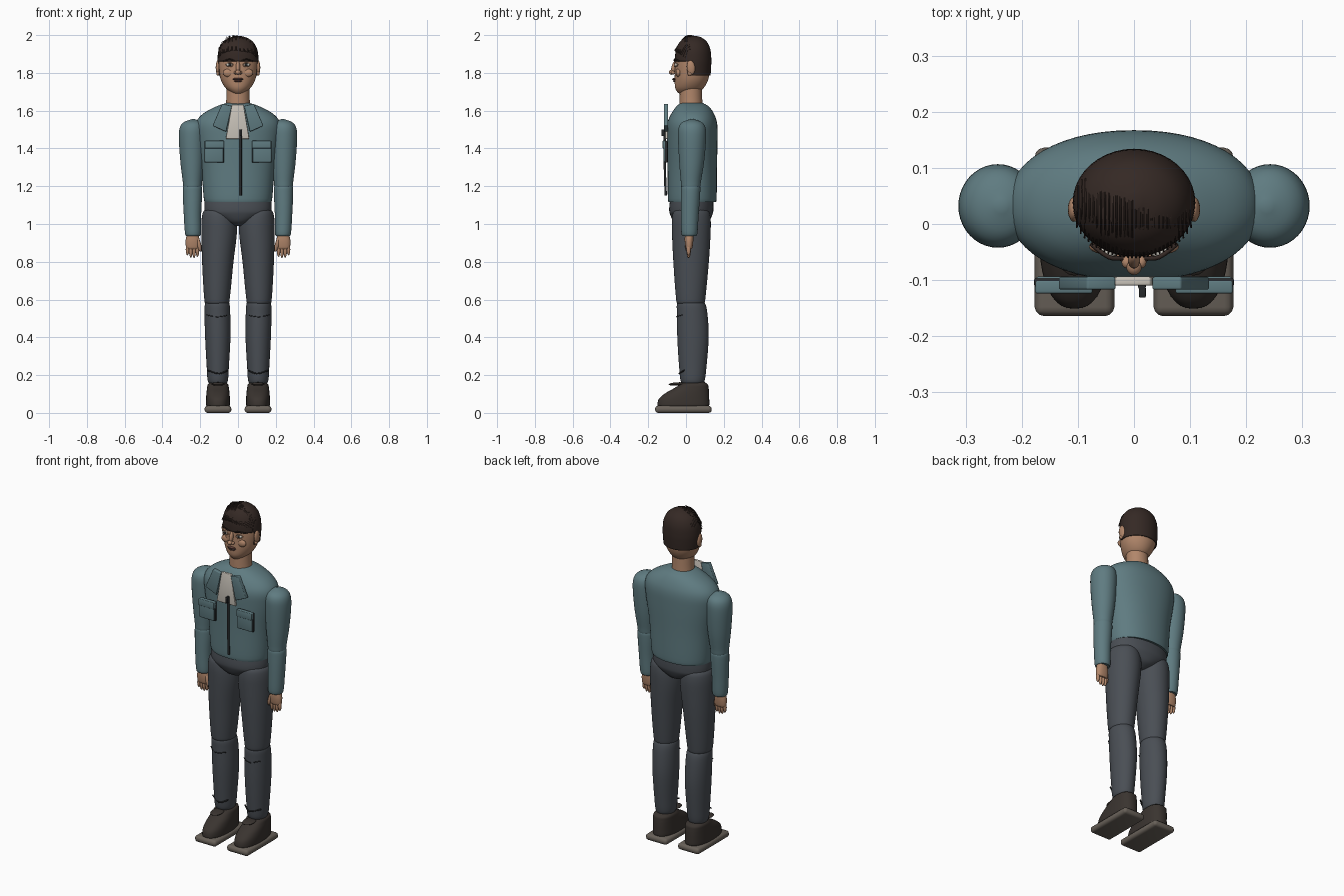
import bpy, bmesh, math, random
from mathutils import Matrix, Euler

if "Cube" in bpy.data.objects:
    bpy.data.objects.remove(bpy.data.objects["Cube"])
random.seed(4)


def mat(name, r, g, b):
    m = bpy.data.materials.new(name)
    m.diffuse_color = (r, g, b, 1)
    m.use_nodes = True
    m.node_tree.nodes["Principled BSDF"].inputs["Base Color"].default_value = m.diffuse_color
    return m


JACKET = mat("jacket_teal", .115, .2, .22)
TROUSER = mat("trouser_grey", .068, .077, .09)
SKIN = mat("skin", .44, .24, .145)
HAIR = mat("hair_brown", .035, .022, .018)
SHOE = mat("shoe_brown", .042, .034, .029)
SOLE = mat("sole_grey", .14, .12, .1)
SHIRT = mat("shirt_cream", .6, .56, .5)
DARK = mat("dark_trim", .02, .022, .024)
LIP = mat("lips", .12, .05, .04)
WHITE = mat("eye_white", .6, .58, .52)


def finish(name, bm, m, angle=.7):
    bmesh.ops.recalc_face_normals(bm, faces=bm.faces)
    me = bpy.data.meshes.new(name)
    bm.to_mesh(me)
    bm.free()
    me.materials.append(m)
    me.shade_smooth()
    me.set_sharp_from_angle(angle=angle)
    ob = bpy.data.objects.new(name, me)
    bpy.context.collection.objects.link(ob)
    return ob


def spline(rows, steps):
    """Catmull-Rom interpolation between rows of numbers."""
    out = []
    for i in range(len(rows) - 1):
        p0, p1, p2 = rows[max(i - 1, 0)], rows[i], rows[i + 1]
        p3 = rows[min(i + 2, len(rows) - 1)]
        for k in range(steps):
            t = k / steps
            out.append([.5 * (2 * b + (c - a) * t + (2 * a - 5 * b + 4 * c - d) * t * t
                              + (3 * b - a - 3 * c + d) * t ** 3)
                        for a, b, c, d in zip(p0, p1, p2, p3)])
    return out + [list(rows[-1])]


def loft(name, rings, m, n=2.0, seg=40, steps=5, cut=None, caps=True):
    """Stack of superellipse rings: (z, cx, cy, rx, ry)."""
    bm = bmesh.new()
    loops = []
    for z, cx, cy, rx, ry in spline(rings, steps):
        loop = []
        for k in range(seg):
            a = math.tau * k / seg
            c, s = math.cos(a), math.sin(a)
            loop.append(bm.verts.new((cx + rx * math.copysign(abs(c) ** (2 / n), c),
                                      cy + ry * math.copysign(abs(s) ** (2 / n), s), z)))
        loops.append(loop)
    for a, b in zip(loops, loops[1:]):
        for k in range(seg):
            bm.faces.new((a[k], a[(k + 1) % seg], b[(k + 1) % seg], b[k]))
    if caps:
        bm.faces.new(loops[0])
    bm.faces.new(loops[-1])
    if cut:
        bad = [f for f in bm.faces if cut(f.calc_center_median())]
        bmesh.ops.delete(bm, geom=bad, context='FACES')
    return finish(name, bm, m)


def ball(name, loc, scale, m, rot=(0, 0, 0)):
    bm = bmesh.new()
    bmesh.ops.create_uvsphere(bm, u_segments=20, v_segments=12, radius=1)
    bm.transform(Matrix.LocRotScale(loc, Euler(rot), scale))
    return finish(name, bm, m)


def plate(name, outline, y0, y1, m, bevel=.004):
    """Bevelled slab with an outline in x and z."""
    bm = bmesh.new()
    f = bm.faces.new([bm.verts.new((x, y0, z)) for x, z in outline])
    new = bmesh.ops.extrude_face_region(bm, geom=[f])['geom']
    for v in new:
        if isinstance(v, bmesh.types.BMVert):
            v.co.y = y1
    bmesh.ops.bevel(bm, geom=bm.edges[:], offset=bevel, segments=3, profile=.5, affect='EDGES')
    return finish(name, bm, m)


def rect(x0, x1, z0, z1):
    return [(x0, z0), (x1, z0), (x1, z1), (x0, z1)]


def wires(name, paths, r, m):
    cu = bpy.data.curves.new(name, 'CURVE')
    cu.dimensions = '3D'
    cu.bevel_depth, cu.bevel_resolution, cu.use_fill_caps = r, 1, True
    for path in paths:
        sp = cu.splines.new('POLY')
        pts = spline(path, 4)
        sp.points.add(len(pts) - 1)
        for p, co in zip(sp.points, pts):
            p.co = (*co, 1)
    cu.materials.append(m)
    ob = bpy.data.objects.new(name, cu)
    bpy.context.collection.objects.link(ob)


# torso, hips, neck
loft("jacket_body", [(1.12, 0, .033, .172, .122), (1.135, 0, .033, .181, .129), (1.3, 0, .033, .195, .131),
                     (1.45, 0, .033, .22, .134), (1.53, 0, .033, .224, .132), (1.58, 0, .035, .19, .115),
                     (1.62, 0, .035, .12, .088), (1.64, 0, .03, .065, .06)], JACKET, 2.15, 56)
loft("hips", [(.99, 0, .028, .03, .05), (1.01, 0, .028, .08, .09), (1.05, 0, .028, .165, .112),
              (1.08, 0, .028, .178, .117), (1.13, 0, .03, .176, .114)], TROUSER, 2.15)
loft("neck", [(1.6, 0, .027, .066, .062), (1.66, 0, .026, .062, .06), (1.74, 0, .026, .062, .058)], SKIN)

# head and ears
loft("head", [(1.688, 0, .005, .02, .03), (1.695, 0, .008, .036, .05), (1.72, 0, .018, .066, .075),
              (1.76, 0, .028, .09, .088), (1.81, 0, .034, .102, .093), (1.86, 0, .036, .105, .094),
              (1.92, 0, .036, .098, .089), (1.96, 0, .036, .075, .068), (1.985, 0, .036, .02, .02)], SKIN)
# hair cap with a raised hairline at the face
hair = loft("hair_cap", [(1.785, 0, .038, .104, .092), (1.83, 0, .038, .108, .095), (1.87, 0, .038, .109, .096),
                         (1.92, 0, .038, .103, .092), (1.96, 0, .039, .083, .075), (1.985, 0, .04, .05, .046),
                         (1.996, 0, .042, .012, .012)], HAIR,
            cut=lambda c: c.z < 1.862 and c.y < .015, caps=False)
sol = hair.modifiers.new("thickness", 'SOLIDIFY')
sol.thickness = .006


# combed strands following the scalp
def scalp(x, y, lift):
    d = max(0, 1 - (x / .112) ** 2 - ((y - .038) / .104) ** 2)
    return (x, y, 1.875 + .118 * math.sqrt(d) + lift)


paths = []
for i in range(30):
    x = -.1 + .2 * i / 29
    back = min(.085 - .3 * (x + .1), .038 + .08 * math.sqrt(max(0, 1 - (x / .108) ** 2)))
    front = .038 - .098 * math.sqrt(max(.05, 1 - (x / .112) ** 2))
    up = .018 if x < 0 else .004
    paths.append([scalp(x, back, .001), scalp(x, (back + front) / 2, up * random.uniform(.5, 1)),
                  scalp(x * 1.02, front, up * .3)])
wires("hair_strands", paths, .0017, HAIR)

# face
ball("nose_bridge", (0, -.064, 1.83), (.011, .013, .034), SKIN, (-.25, 0, 0))
ball("nose_tip", (0, -.075, 1.803), (.014, .016, .013), SKIN)
ball("upper_lip", (0, -.062, 1.768), (.027, .009, .006), LIP)
ball("lower_lip", (0, -.06, 1.757), (.021, .009, .006), LIP)
wires("mouth_line", [[(-.027, -.058, 1.763), (0, -.071, 1.764), (.027, -.058, 1.763)]], .002, DARK)
for s, side in ((-1, "left"), (1, "right")):
    ball(side + "_ear", (s * .107, .026, 1.828), (.011, .022, .038), SKIN, (.1, 0, 0))
    ball(side + "_ear_lobe", (s * .106, .02, 1.797), (.009, .012, .012), SKIN)
    ball(side + "_nostril", (s * .013, -.068, 1.801), (.009, .011, .009), SKIN)
    ball(side + "_cheek", (s * .05, -.04, 1.8), (.03, .014, .022), SKIN)
    ball(side + "_eye", (s * .044, -.05, 1.843), (.018, .01, .01), WHITE)
    ball(side + "_iris", (s * .044, -.058, 1.843), (.0075, .004, .0085), DARK)
    for nm, dz in (("upper", .011), ("lower", -.01)):
        wires(f"{side}_{nm}_eyelid", [[(s * .024, -.056, 1.842), (s * .044, -.06, 1.843 + dz),
                                       (s * .065, -.043, 1.842)]], .003, SKIN)
    wires(side + "_eyebrow", [[(s * .02, -.061, 1.864), (s * .045, -.059, 1.872), (s * .076, -.036, 1.862)]],
          .004, HAIR)

# shirt, collar and zip
plate("shirt_front", [(-.065, 1.45), (.06, 1.45), (.03, 1.632), (-.033, 1.632)], -.11, -.094, SHIRT)
wires("zip", [[(.014, -.107, 1.15), (.014, -.112, 1.3), (.014, -.112, 1.5)]], .007, DARK)
plate("zip_pull", rect(.009, .021, 1.465, 1.5), -.131, -.112, DARK, .002)
for s, side in ((-1, "left"), (1, "right")):
    plate(side + "_collar", [(s * .032, 1.625), (s * .084, 1.637), (s * .135, 1.52), (s * .063, 1.488)],
          -.117, -.094, JACKET)
    # chest pocket with backing seam and flap
    plate(side + "_pocket_seam", rect(s * .074, s * .178, 1.325, 1.44), -.112, -.096, DARK)
    plate(side + "_pocket", rect(s * .077, s * .175, 1.328, 1.437), -.118, -.094, JACKET)
    plate(side + "_pocket_flap", rect(s * .074, s * .176, 1.4, 1.441), -.124, -.1, JACKET)

    # arm
    ax = s * .241
    loft(side + "_upper_arm", [(1.185, ax, .025, .025, .025), (1.192, ax, .025, .046, .048),
                               (1.23, ax, .026, .052, .054), (1.33, s * .242, .03, .063, .066),
                               (1.45, s * .243, .032, .07, .074), (1.51, ax, .032, .067, .071),
                               (1.54, s * .238, .032, .047, .05), (1.555, s * .236, .032, .008, .008)], JACKET)
    loft(side + "_forearm", [(.94, s * .238, .018, .03, .03), (.948, s * .238, .018, .042, .042),
                             (1.05, s * .241, .02, .046, .047), (1.16, ax, .024, .051, .051),
                             (1.2, ax, .025, .048, .049), (1.215, ax, .025, .03, .03)], JACKET)
    # hand
    loft(side + "_palm", [(.868, s * .24, .016, .03, .014), (.88, s * .24, .016, .036, .019),
                          (.915, s * .24, .016, .037, .023), (.955, s * .24, .017, .028, .022)], SKIN, 2.3)
    for k, low in enumerate((.826, .82, .822, .834)):
        ball(f"{side}_finger_{k + 1}", (s * (.215 + .0175 * k), .014, (low + .895) / 2),
             (.0092, .0115, (.895 - low) / 2), SKIN)
    ball(side + "_thumb", (s * .206, .008, .89), (.011, .013, .038), SKIN, (0, s * .22, 0))

    # leg
    loft(side + "_thigh", [(.57, s * .111, .025, .03, .04), (.578, s * .111, .025, .06, .07),
                           (.62, s * .111, .025, .069, .079), (.8, s * .107, .027, .083, .094),
                           (.95, s * .1, .028, .094, .102), (1.03, s * .1, .028, .092, .102),
                           (1.07, s * .102, .028, .078, .09), (1.09, s * .105, .028, .04, .05)], TROUSER)
    loft(side + "_shin", [(.155, s * .107, .035, .03, .04), (.165, s * .107, .035, .052, .062),
                          (.25, s * .107, .036, .059, .073), (.4, s * .107, .037, .067, .083),
                          (.52, s * .109, .033, .068, .081), (.58, s * .11, .027, .064, .074),
                          (.6, s * .11, .026, .045, .05)], TROUSER)
    # trouser creases
    wires(side + "_knee_crease", [[(s * .06, -.03, .515), (s * .09, -.048, .51), (s * .12, -.049, .507)],
                                  [(s * .135, -.045, .512), (s * .165, -.02, .518)]], .0025, DARK)
    wires(side + "_cuff_crease", [[(s * .055, -.012, .225), (s * .1, -.036, .208), (s * .16, -.01, .225)]],
          .004, DARK)

    # shoe
    sx = s * .106
    loft(side + "_shoe", [(.034, sx, -.014, .058, .13), (.042, sx, -.014, .063, .137), (.075, sx, -.01, .063, .133),
                          (.105, sx, .007, .061, .115), (.13, sx, .028, .058, .092), (.15, sx, .042, .054, .074),
                          (.163, sx, .042, .04, .056)], SHOE, 2.4)
    ball(side + "_shoe_tongue", (sx, -.045, .153), (.034, .047, .009), SHOE, (.05, 0, 0))
    sole = plate(side + "_sole", rect(sx - .071, sx + .071, -.135, .165), 0, .038, SOLE, .016)
    sole.data.transform(Matrix.Rotation(math.pi / 2, 4, 'X'))
    zmin = min(v.co.z for v in sole.data.vertices)
    sole.data.transform(Matrix.Translation((0, 0, -zmin)))
    ymid = sum((min(v.co.y for v in sole.data.vertices), max(v.co.y for v in sole.data.vertices))) / 2
    sole.data.transform(Matrix.Translation((0, -.014 - ymid, 0)))
